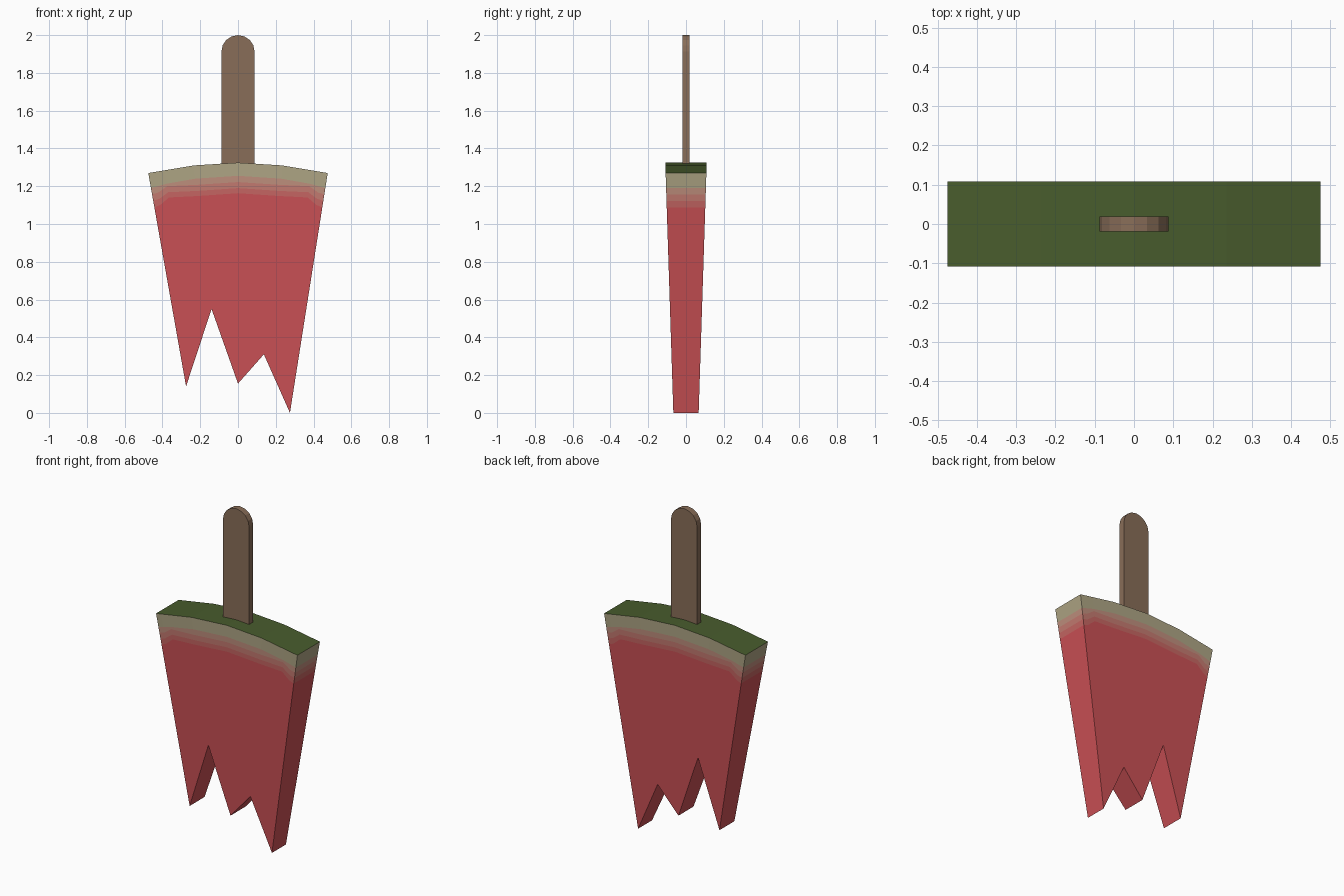
import bpy, bmesh, math

if "Cube" in bpy.data.objects:
    bpy.data.objects.remove(bpy.data.objects["Cube"])


def material(name, rgb):
    m = bpy.data.materials.new(name)
    m.diffuse_color = (*rgb, 1)
    m.use_nodes = True
    m.node_tree.nodes["Principled BSDF"].inputs["Base Color"].default_value = m.diffuse_color
    return m


def finish(name, bm, mats):
    bmesh.ops.recalc_face_normals(bm, faces=bm.faces)
    me = bpy.data.meshes.new(name)
    bm.to_mesh(me)
    bm.free()
    for m in mats:
        me.materials.append(m)
    ob = bpy.data.objects.new(name, me)
    bpy.context.collection.objects.link(ob)
    return ob


def interp(u, pts):
    """Piecewise linear lookup in points (u, a, b)."""
    for p, q in zip(pts, pts[1:]):
        if u <= q[0]:
            t = (u - p[0]) / (q[0] - p[0])
            return [p[i] + (q[i] - p[i]) * t for i in (1, 2)]
    return pts[-1][1:]


cream = material("cream rind", (0.43, 0.38, 0.235))
pale = material("pale pink", (0.53, 0.28, 0.21))
pink = material("soft pink", (0.56, 0.20, 0.165))
rose = material("rose pink", (0.57, 0.135, 0.125))
red = material("watermelon red", (0.60, 0.082, 0.092))
green = material("green skin", (0.065, 0.107, 0.026))
wood = material("wood", (0.25, 0.155, 0.098))

# Melon slice: arched top, jagged bottom, coloured bands below the rind
TOP = [(-1, -0.475, 1.27), (-0.5, -0.235, 1.31), (0, 0, 1.325),
       (0.5, 0.235, 1.31), (1, 0.475, 1.27)]
BOTTOM = [(-1, -0.275, 0.14), (-0.5, -0.14, 0.55), (0, 0, 0.155),
          (0.5, 0.137, 0.31), (1, 0.275, 0.0)]
US = [-1, -0.93, -0.82, -0.5, 0, 0.5, 0.82, 0.93, 1]
MID = [0, 0.070, 0.103, 0.135, 0.162]     # band depths in the middle
EDGE = [0, 0.080, 0.113, 0.147, 0.182]    # band depths at the ends
bm = bmesh.new()


def column(u, side):
    (xt, zt), (xb, zb) = interp(u, TOP), interp(u, BOTTOM)
    e = max(0, (abs(u) - 0.8) / 0.2)
    depths = [m + (d - m) * e - (0.02 * (0.5 < abs(u) < 0.9) if m > 0.1 else 0)
              for m, d in zip(MID, EDGE)]
    out = []
    for t in [d / (zt - zb) for d in depths] + [1]:
        z = zt + (zb - zt) * t
        y = side * min(0.108, 0.067 + 0.041 * z / 1.27)
        out.append(bm.verts.new((xt + (xb - xt) * t, y, z)))
    return out


front = [column(u, -1) for u in US]
back = [column(u, 1) for u in US]


def strip(a, b):
    for r in range(len(a) - 1):
        bm.faces.new((a[r], a[r + 1], b[r + 1], b[r])).material_index = r


for i in range(len(US) - 1):
    strip(front[i], front[i + 1])
    strip(back[i], back[i + 1])
    for row, mat in ((0, 5), (-1, 4)):    # green top, red underside
        f = bm.faces.new((front[i][row], front[i + 1][row],
                          back[i + 1][row], back[i][row]))
        f.material_index = mat
strip(front[0], back[0])
strip(front[-1], back[-1])
finish("melon_slice", bm, [cream, pale, pink, rose, red, green])

# Flat stick with a rounded end
bm = bmesh.new()
outline = [(-0.088, 1.25), (0.088, 1.25)]
outline += [(0.088 * math.cos(a), 1.912 + 0.088 * math.sin(a))
            for a in (math.pi * k / 8 for k in range(9))]
face = bm.faces.new([bm.verts.new((x, -0.019, z)) for x, z in outline])
new = bmesh.ops.extrude_face_region(bm, geom=[face])["geom"]
bmesh.ops.translate(bm, vec=(0, 0.038, 0),
                    verts=[v for v in new if isinstance(v, bmesh.types.BMVert)])
finish("stick", bm, [wood])
